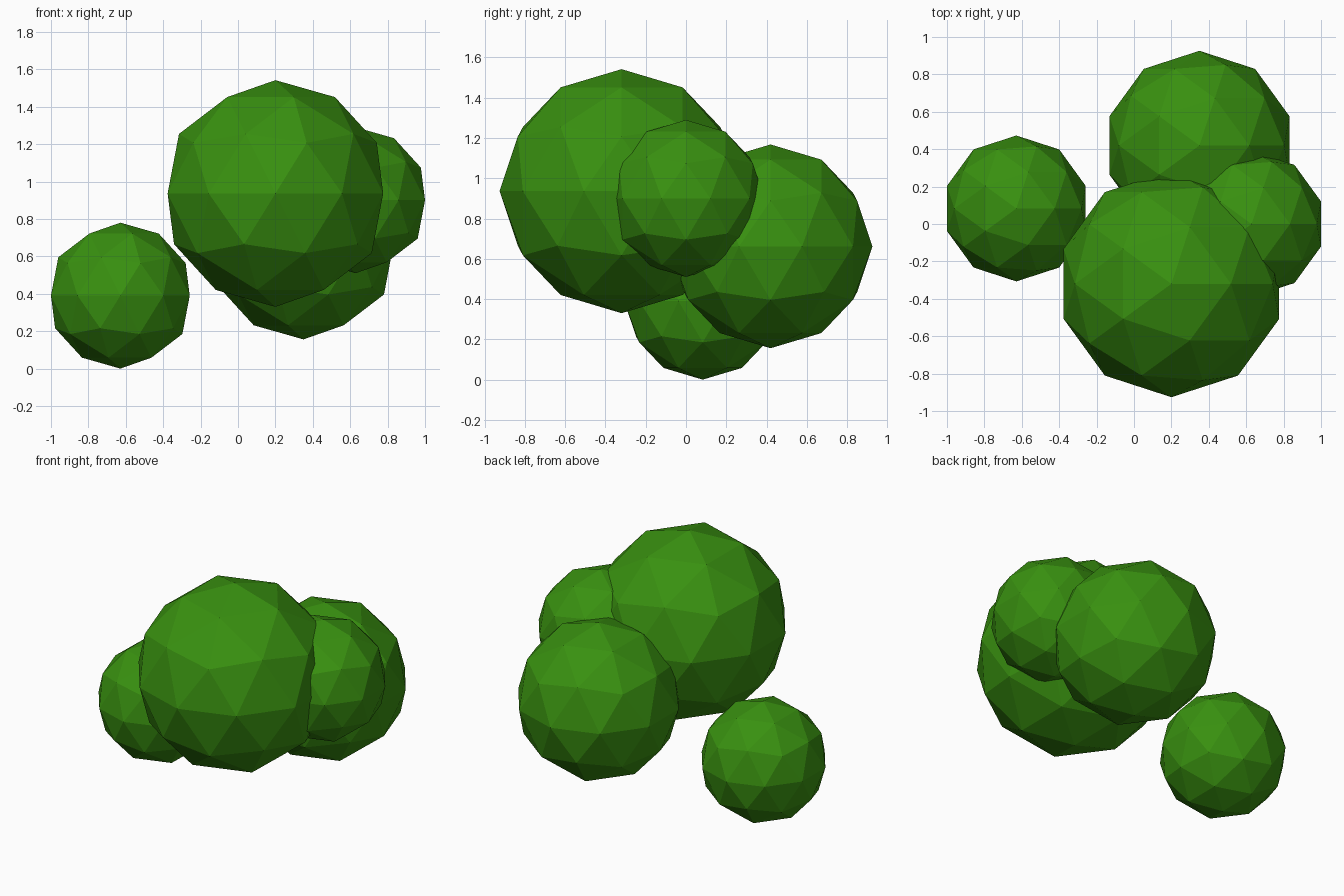
import bpy

if "Cube" in bpy.data.objects:
    bpy.data.objects.remove(bpy.data.objects["Cube"])

# Leaf colour
green = bpy.data.materials.new("leaf_green")
green.diffuse_color = (0.04, 0.28, 0.005, 1)
green.use_nodes = True
green.node_tree.nodes["Principled BSDF"].inputs["Base Color"].default_value = green.diffuse_color


def leaf_clump(name, radius, location):
    """Flat-shaded low-poly foliage ball."""
    bpy.ops.mesh.primitive_ico_sphere_add(subdivisions=2, radius=radius, location=location)
    clump = bpy.context.object
    clump.name = name
    clump.data.materials.append(green)


# Four foliage clumps of the bush
leaf_clump("large_front_clump", 0.606, (0.20, -0.32, 0.936))
leaf_clump("back_clump", 0.506, (0.35, 0.42, 0.662))
leaf_clump("right_clump", 0.39, (0.629, 0.0, 0.90))
leaf_clump("low_left_clump", 0.39, (-0.629, 0.083, 0.39))
